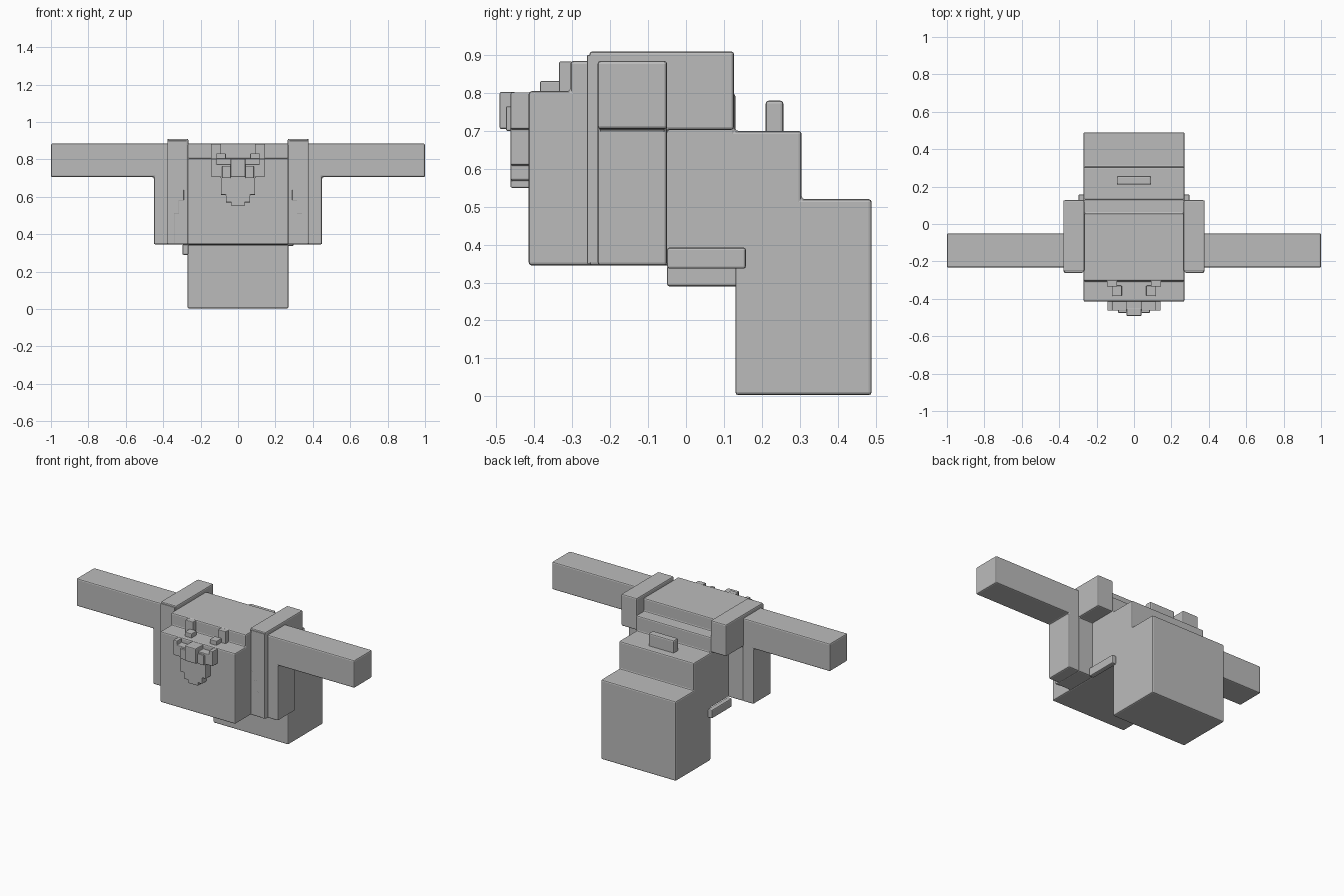
import bpy, bmesh

if "Cube" in bpy.data.objects:
    bpy.data.objects.remove(bpy.data.objects["Cube"])

grey = bpy.data.materials.new("plain grey")
grey.diffuse_color = (0.5, 0.5, 0.5, 1)
grey.use_nodes = True
grey.node_tree.nodes["Principled BSDF"].inputs["Base Color"].default_value = grey.diffuse_color


def prism(name, pts, axis, lo, hi, bevel=0.008):
    """Extrude a closed 2D outline along x (pts = y,z) or y (pts = x,z)."""
    def place(p, d):
        return (d, p[0], p[1]) if axis == "x" else (p[0], d, p[1])
    bm = bmesh.new()
    a = [bm.verts.new(place(p, lo)) for p in pts]
    b = [bm.verts.new(place(p, hi)) for p in pts]
    bm.faces.new(a)
    bm.faces.new(b[::-1])
    n = len(pts)
    for i in range(n):
        j = (i + 1) % n
        bm.faces.new((a[i], b[i], b[j], a[j]))
    bmesh.ops.recalc_face_normals(bm, faces=bm.faces)
    me = bpy.data.meshes.new(name)
    bm.to_mesh(me)
    bm.free()
    me.materials.append(grey)
    ob = bpy.data.objects.new(name, me)
    bpy.context.collection.objects.link(ob)
    if bevel:
        m = ob.modifiers.new("rounded edges", "BEVEL")
        m.width = bevel
        m.segments = 2
    return ob


def box(name, x0, x1, y0, y1, z0, z1, bevel=0.008):
    x0, x1 = min(x0, x1), max(x0, x1)
    return prism(name, [(x0, z0), (x1, z0), (x1, z1), (x0, z1)], "y", y0, y1, bevel)


# Stepped body: chest, back ledge, and rear leg block
prism("body", [(-.415, .345), (-.415, .805), (-.305, .805), (-.305, .885),
               (.055, .885), (.055, .80), (.13, .80), (.13, .70), (.305, .70),
               (.305, .52), (.49, .52), (.49, .003), (.13, .003), (.13, .345)],
      "x", -.27, .27)
box("back_peg", -.092, .092, .21, .257, .69, .78)

for s, side in ((-1, "left"), (1, "right")):
    # Shoulder strap with a long front part and short back part
    xs = sorted((s * .265, s * .378))
    prism(side + "_strap", [(-.255, .345), (-.255, .91), (.127, .91), (.127, .703),
                            (-.05, .703), (-.05, .345)], "x", *xs)
    # Straight arm with the sleeve hanging beneath it
    prism(side + "_arm", [(s * x, z) for x, z in
                          [(.37, .345), (.37, .885), (1, .885), (1, .705),
                           (.45, .705), (.45, .345)]], "y", -.233, -.05)
    # Thin raised panel with a stair-cut inner edge
    prism(side + "_strap_panel", [(s * x, z) for x, z in
                                  [(.275, .90), (.275, .635), (.29, .635), (.29, .58),
                                   (.315, .58), (.315, .51), (.34, .51), (.34, .35),
                                   (.374, .35), (.374, .90)]], "y", -.261, -.25, .002)
    # Belt piece, lower on the left
    z = .337 if s > 0 else .29
    box(side + "_belt", s * .265, s * .297, -.05, .158, z, z + .055, .006)
    # Horn and brow of the chest ornament
    box(side + "_horn", s * .09, s * .145, -.335, -.30, .80, .883, .004)
    box(side + "_brow", s * .065, s * .115, -.385, -.33, .80, .832, .004)
    box(side + "_cheek", s * .04, s * .085, -.475, -.45, .70, .765, .004)

# Chest ornament: pointed stair outline, built from half and mirrored
half = [(.035, .55), (.035, .57), (.065, .57), (.065, .61), (.092, .61),
        (.092, .705), (.142, .705), (.142, .802), (.115, .802), (.115, .775),
        (.04, .775), (.04, .802)]
prism("ornament_face", half + [(-x, z) for x, z in reversed(half)], "y", -.463, -.41, .004)
box("ornament_nose", -.04, .04, -.492, -.45, .705, .803, .005)
